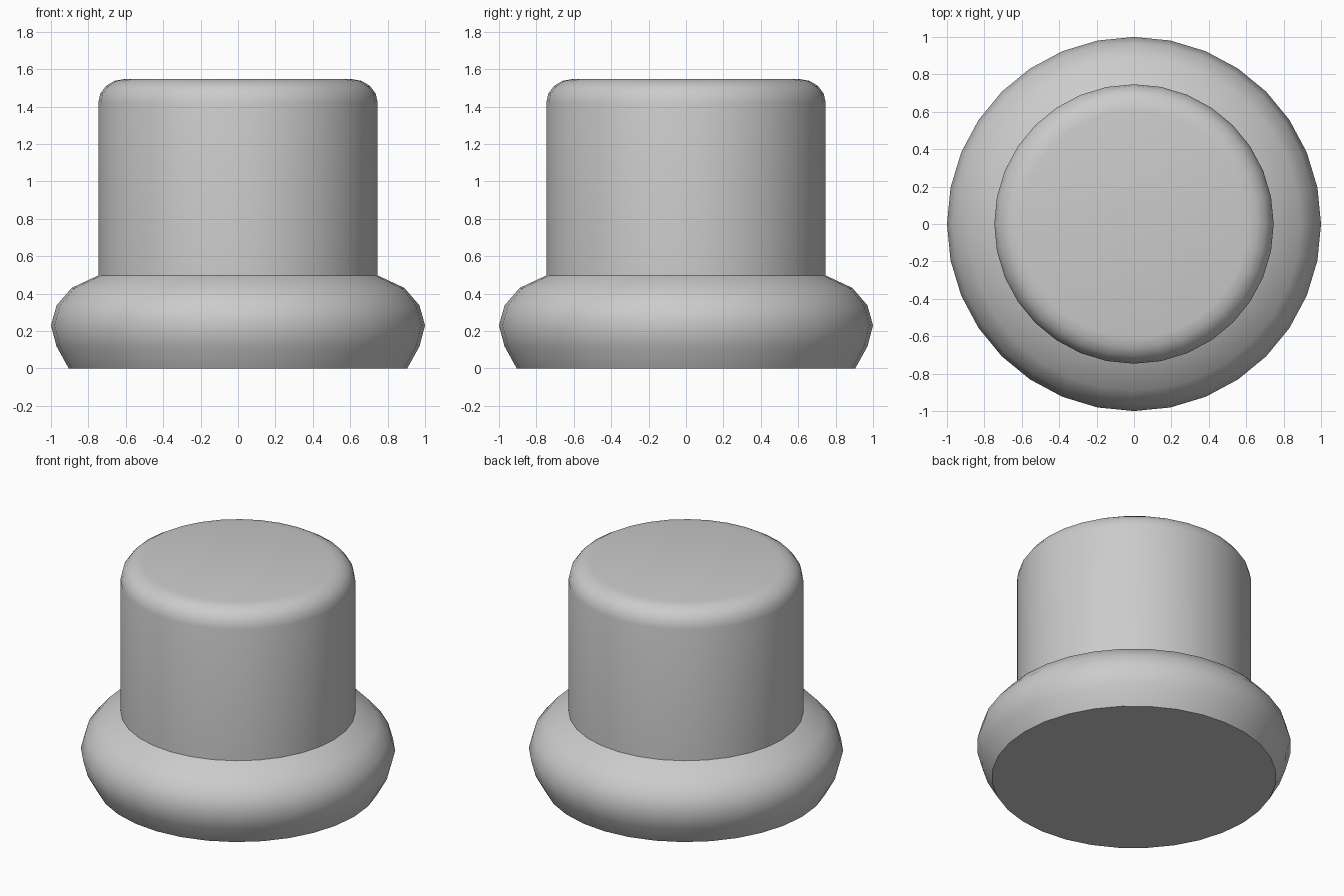
import bpy, bmesh, math

if "Cube" in bpy.data.objects:
    bpy.data.objects.remove(bpy.data.objects["Cube"])

SIDES = 32


def lathe(name, profile, angle):
    """Spin an (r, z) profile around z and cap both ends."""
    bm = bmesh.new()
    rings = []
    for r, z in profile:
        rings.append([bm.verts.new((r * math.cos(2 * math.pi * i / SIDES),
                                    r * math.sin(2 * math.pi * i / SIDES), z))
                      for i in range(SIDES)])
    for a, b in zip(rings, rings[1:]):
        for i in range(SIDES):
            j = (i + 1) % SIDES
            bm.faces.new((a[i], a[j], b[j], b[i]))
    bm.faces.new(rings[0][::-1])
    bm.faces.new(rings[-1])
    bmesh.ops.recalc_face_normals(bm, faces=bm.faces)
    mesh = bpy.data.meshes.new(name)
    bm.to_mesh(mesh)
    bm.free()
    ob = bpy.data.objects.new(name, mesh)
    bpy.context.collection.objects.link(ob)
    bpy.ops.object.select_all(action='DESELECT')
    ob.select_set(True)
    bpy.context.view_layer.objects.active = ob
    bpy.ops.object.shade_smooth_by_angle(angle=math.radians(angle))
    return ob


# Rounded base ring, cut flat at the ground
ring = [(0.905, 0), (0.97, 0.117), (1.0, 0.23), (0.97, 0.337),
        (0.89, 0.43), (0.747, 0.497)]

# Upright cap with a rounded top edge, growing out of the ring
R, TOP, WIDE, HIGH = 0.747, 1.547, 0.14, 0.127
cap = [(R - WIDE + WIDE * math.cos(math.radians(a)),
        TOP - HIGH + HIGH * math.sin(math.radians(a)))
       for a in (0, 22.5, 45, 67.5, 90)]

# One closed skin with no hidden inner faces
lathe("capped_knob", ring + cap, 40)
